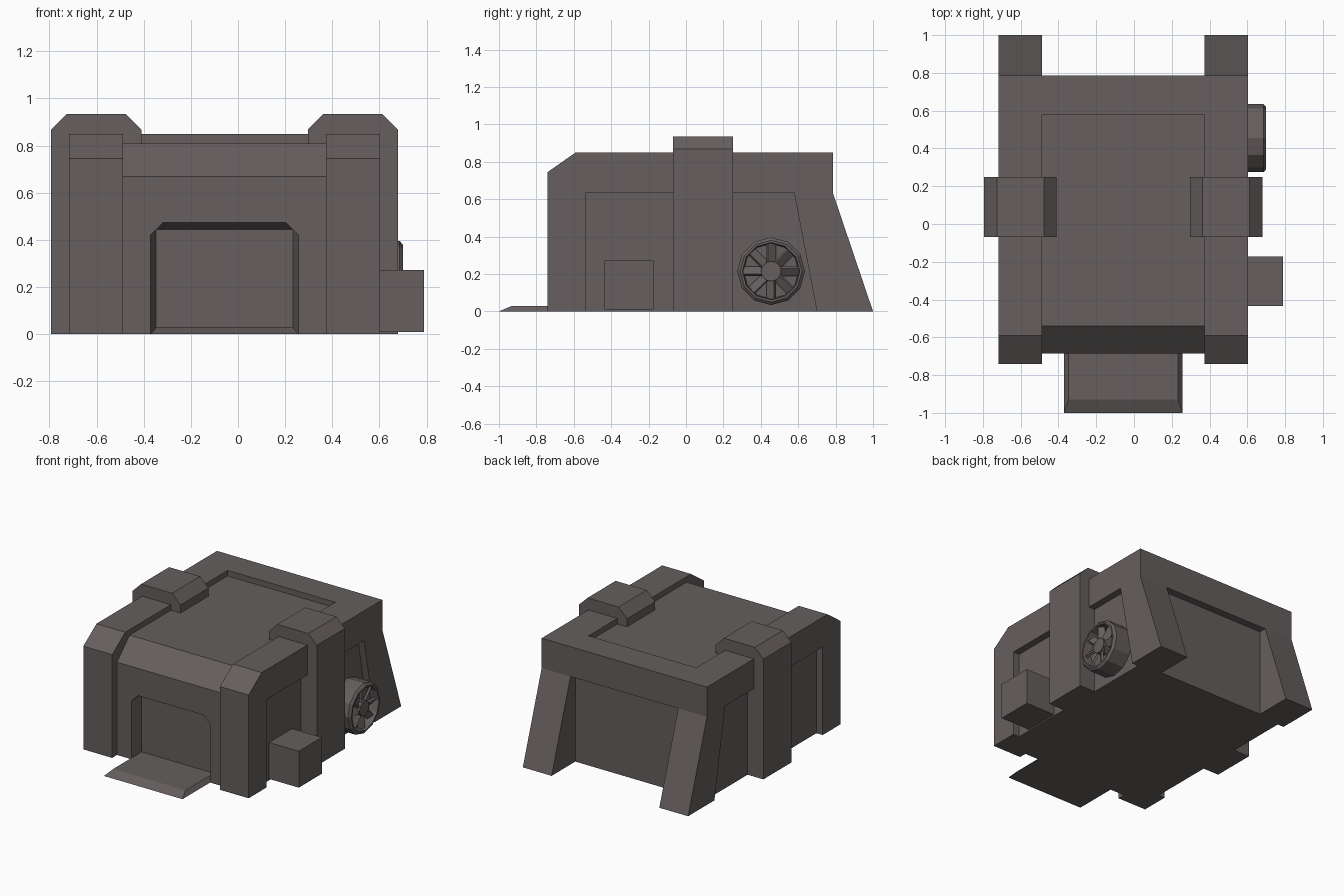
import bpy, bmesh, math
from mathutils import Matrix, Vector

if "Cube" in bpy.data.objects:
    bpy.data.objects.remove(bpy.data.objects["Cube"])

CX = -0.057  # symmetry plane of the building

mat = bpy.data.materials.new("warm grey")
mat.diffuse_color = (0.133, 0.113, 0.113, 1)
mat.use_nodes = True
mat.node_tree.nodes["Principled BSDF"].inputs["Base Color"].default_value = mat.diffuse_color


def finish(name, bm):
    bmesh.ops.recalc_face_normals(bm, faces=bm.faces)
    me = bpy.data.meshes.new(name)
    bm.to_mesh(me)
    bm.free()
    me.materials.append(mat)
    ob = bpy.data.objects.new(name, me)
    bpy.context.collection.objects.link(ob)
    return ob


def prism(name, pts, axis, a, b):
    """Extrude a 2D outline along x (points are y,z) or y (points are x,z)."""
    place = (lambda p, t: (t, p[0], p[1])) if axis == "x" else (lambda p, t: (p[0], t, p[1]))
    bm = bmesh.new()
    f = bm.faces.new([bm.verts.new(place(p, a)) for p in pts])
    ext = bmesh.ops.extrude_face_region(bm, geom=[f])
    vs = [v for v in ext["geom"] if isinstance(v, bmesh.types.BMVert)]
    bmesh.ops.translate(bm, verts=vs, vec=Vector(place((0, 0), b - a)))
    return finish(name, bm)


def hull(name, pts):
    bm = bmesh.new()
    vs = [bm.verts.new(p) for p in pts]
    bmesh.ops.convex_hull(bm, input=vs)
    bmesh.ops.dissolve_limit(bm, angle_limit=0.01, verts=bm.verts, edges=bm.edges)
    return finish(name, bm)


def box(name, x0, x1, y0, y1, z0, z1):
    return prism(name, [(y0, z0), (y1, z0), (y1, z1), (y0, z1)], "x", x0, x1)


# Recessed core walls and roof with sloped front
core = prism("core", [(-0.685, 0), (-0.685, 0.67), (-0.54, 0.81), (0.73, 0.81), (0.73, 0)],
             "x", CX - 0.61, CX + 0.61)

# Doorway: chamfered opening tapering to a rectangular back
outer = [(-0.315, -0.02), (0.315, -0.02), (0.315, 0.418), (0.258, 0.475), (-0.258, 0.475), (-0.315, 0.418)]
inner = [(-0.29, -0.02), (0.29, -0.02), (0.29, 0.445), (-0.29, 0.445)]
cutter = hull("door_cutter", [(CX + x, -0.69, z) for x, z in outer] + [(CX + x, -0.605, z) for x, z in inner])
cutter.hide_render = True
cutter.hide_viewport = True
mod = core.modifiers.new("doorway", "BOOLEAN")
mod.operation = "DIFFERENCE"
mod.solver = "EXACT"
mod.object = cutter

# Entrance ramp with bevelled front and sides
hull("ramp", [(CX + s * 0.314, y, 0) for s in (-1, 1) for y in (-1, -0.6)]
     + [(CX + s * 0.289, y, 0.03) for s in (-1, 1) for y in (-0.93, -0.6)])

# Side arches (front post, roof rail, splayed rear leg) and roof clamps
arch = [(-0.74, 0), (-0.74, 0.745), (-0.59, 0.85), (0.785, 0.85), (0.785, 0.635), (1.0, 0),
        (0.70, 0), (0.578, 0.635), (-0.535, 0.635), (-0.535, 0)]
clamp = [(0.353, 0), (0.353, 0.868), (0.42, 0.935), (0.668, 0.935), (0.736, 0.868), (0.736, 0)]
for side, s in (("left", -1), ("right", 1)):
    prism(side + "_arch", arch, "x", CX + s * 0.66, CX + s * 0.43)
    prism(side + "_clamp", [(CX + s * x, z) for x, z in clamp], "y", -0.07, 0.25)

# Beam across the rear of the roof
box("rear_beam", CX - 0.43, CX + 0.43, 0.578, 0.785, 0.635, 0.85)

# Utility box on the right wall
box("utility_box", 0.53, 0.79, -0.435, -0.173, 0.01, 0.273)

# Fan housing, turned around the x axis
FAN = Vector((0, 0.455, 0.215))


def turned(name, profile, n):
    bm = bmesh.new()
    rings = []
    for r, x in profile:
        rings.append([bm.verts.new((x, FAN.y + r * math.cos(2 * math.pi * i / n),
                                    FAN.z + r * math.sin(2 * math.pi * i / n))) for i in range(n)])
    for p, q in zip(rings, rings[1:]):
        for i in range(n):
            bm.faces.new((p[i], p[(i + 1) % n], q[(i + 1) % n], q[i]))
    bm.faces.new(rings[0])
    bm.faces.new(rings[-1])
    return finish(name, bm)


turned("fan_housing", [(0.181, 0.54), (0.181, 0.685), (0.165, 0.70), (0.153, 0.70), (0.147, 0.635)], 12)
turned("fan_hub", [(0.054, 0.62), (0.054, 0.69)], 12)

# Eight tilted fan blades
bm = bmesh.new()
for i in range(8):
    m = (Matrix.Translation(FAN + Vector((0.662, 0, 0))) @ Matrix.Rotation(i * math.pi / 4, 4, "X")
         @ Matrix.Translation((0, 0.098, 0)) @ Matrix.Rotation(math.radians(35), 4, "Y")
         @ Matrix.Diagonal((0.016, 0.108, 0.05, 1)))
    bmesh.ops.create_cube(bm, size=1, matrix=m)
finish("fan_blades", bm)
